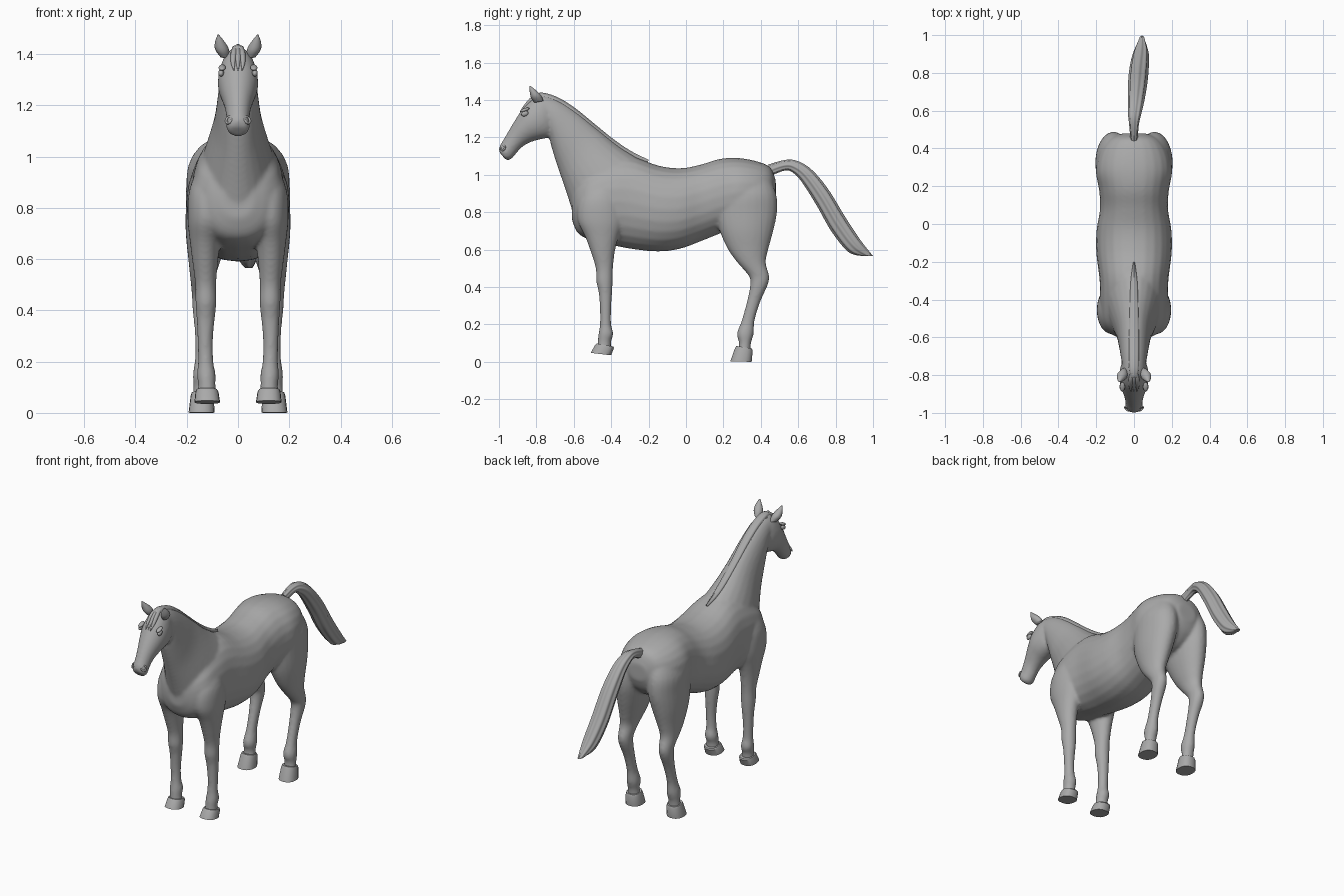
import bpy, bmesh, math, random
from mathutils import Vector

random.seed(4)
coat = bpy.data.materials.new("grey coat")
coat.diffuse_color = (0.4, 0.4, 0.4, 1)


def spline(rows, steps):
    """Smoothly interpolate rows of numbers (Catmull-Rom)."""
    out = []
    n = len(rows)
    for i in range(n - 1):
        a, b, c, d = (rows[max(0, min(n - 1, j))] for j in (i - 1, i, i + 1, i + 2))
        for k in range(steps):
            t = k / steps
            out.append([0.5 * (2 * q + (r - p) * t + (2 * p - 5 * q + 4 * r - s) * t * t
                               + (3 * q - p - 3 * r + s) * t ** 3)
                        for p, q, r, s in zip(a, b, c, d)])
    out.append(list(rows[-1]))
    return out


def loft(name, rows, steps=4, sides=24, power=1.0, groove=0.0, angle=60):
    """Skin oval rings. Row: upper y, z, lower y, z, centre x, half width."""
    bm = bmesh.new()
    rings = []
    for ty, tz, by, bz, xc, hw in spline(rows, steps):
        ring = []
        for i in range(sides):
            a = 2 * math.pi * i / sides
            g = 1 + groove * math.cos(8 * a)
            c, s = (math.copysign(abs(v) ** power, v) * g for v in (math.cos(a), math.sin(a)))
            ring.append(bm.verts.new((xc + hw * c, (ty + by) / 2 + (ty - by) / 2 * s,
                                      (tz + bz) / 2 + (tz - bz) / 2 * s)))
        rings.append(ring)
    for r0, r1 in zip(rings, rings[1:]):
        for i in range(sides):
            j = (i + 1) % sides
            bm.faces.new((r0[i], r0[j], r1[j], r1[i]))
    bm.faces.new(rings[0])
    bm.faces.new(rings[-1])
    bmesh.ops.recalc_face_normals(bm, faces=bm.faces)
    me = bpy.data.meshes.new(name)
    bm.to_mesh(me)
    bm.free()
    ob = bpy.data.objects.new(name, me)
    bpy.context.collection.objects.link(ob)
    finish(ob, angle)
    return ob


def finish(ob, angle=60):
    ob.data.materials.clear()
    ob.data.materials.append(coat)
    bpy.ops.object.select_all(action='DESELECT')
    ob.select_set(True)
    bpy.context.view_layer.objects.active = ob
    bpy.ops.object.shade_smooth_by_angle(angle=math.radians(angle))


def leg_rows(rows, side):
    """Row: front y, back y, height, centre x, half width."""
    return [(f, z, b, z, side * x, w) for f, b, z, x, w in rows]


# Torso: y, top, bottom, half width
torso = [(-.61, .90, .76, .06), (-.58, .97, .69, .125), (-.52, 1.03, .655, .17),
         (-.42, 1.08, .63, .18), (-.30, 1.10, .605, .182), (-.15, 1.05, .59, .2),
         (-.03, 1.035, .605, .198), (.08, 1.055, .645, .18), (.18, 1.085, .685, .185),
         (.28, 1.09, .72, .202), (.38, 1.072, .74, .182), (.45, 1.04, .80, .13),
         (.48, .97, .87, .06)]
parts = [loft("torso", [(y, t, y, b, 0, w) for y, t, b, w in torso], power=.9)]

# Neck, from poll down into the shoulders
parts.append(loft("neck", [
    (-.77, 1.43, -.72, 1.24, 0, .062), (-.68, 1.40, -.728, 1.19, 0, .07),
    (-.58, 1.335, -.705, 1.10, 0, .08), (-.47, 1.245, -.672, 1.0, 0, .095),
    (-.36, 1.155, -.635, .89, 0, .125), (-.25, 1.085, -.60, .78, 0, .155)]))

# Head, from poll to lips
parts.append(loft("head", [
    (-.74, 1.425, -.71, 1.25, 0, .055), (-.80, 1.425, -.72, 1.205, 0, .072),
    (-.86, 1.375, -.775, 1.19, 0, .079), (-.90, 1.315, -.83, 1.175, 0, .068),
    (-.94, 1.25, -.88, 1.145, 0, .052), (-.975, 1.19, -.915, 1.105, 0, .045),
    (-.998, 1.15, -.935, 1.083, 0, .046), (-.998, 1.12, -.96, 1.077, 0, .034)]))

front = [(-.50, -.38, .97, .10, .05), (-.57, -.34, .87, .115, .075),
         (-.58, -.33, .76, .122, .075), (-.54, -.36, .67, .128, .06),
         (-.51, -.38, .59, .128, .05), (-.483, -.39, .50, .126, .041),
         (-.48, -.392, .43, .125, .041), (-.467, -.395, .37, .126, .036),
         (-.46, -.40, .28, .128, .03), (-.46, -.40, .20, .126, .03),
         (-.468, -.388, .15, .124, .037), (-.472, -.40, .11, .122, .034),
         (-.475, -.40, .07, .121, .038)]
hind = [(.22, .44, 1.0, .09, .07), (.17, .482, .9, .105, .095), (.16, .487, .8, .11, .094),
        (.18, .467, .7, .12, .084), (.225, .44, .6, .13, .064), (.275, .427, .53, .138, .049),
        (.335, .445, .46, .14, .04), (.343, .437, .41, .14, .038), (.325, .397, .32, .138, .031),
        (.297, .367, .22, .138, .029), (.272, .362, .15, .138, .038),
        (.283, .348, .1, .14, .034), (.275, .345, .05, .14, .038)]
for side, label in ((1, "left"), (-1, "right")):
    parts.append(loft(label + "_front_leg", leg_rows(front, side)))
    parts.append(loft(label + "_hind_leg", leg_rows(hind, side)))

    # Hooves: flared, flat soled
    loft(label + "_front_hoof", [(-.478, .098, -.388, .082, side * .122, .041),
                                 (-.488, .088, -.384, .075, side * .121, .045),
                                 (-.51, .048, -.40, .035, side * .120, .05)],
         steps=1, sides=18, power=.85, angle=30)
    loft(label + "_hind_hoof", [(.268, .085, .352, .072, side * .14, .041),
                                (.26, .07, .357, .06, side * .14, .045),
                                (.236, .002, .352, 0, side * .142, .051)],
         steps=1, sides=18, power=.85, angle=30)

    # Ears: leaf shaped, leaning forward and out
    loft(label + "_ear", [(-.81, 1.385, -.762, 1.395, side * .052, .018),
                          (-.828, 1.41, -.775, 1.425, side * .062, .027),
                          (-.835, 1.44, -.80, 1.45, side * .07, .02),
                          (-.838, 1.474, -.832, 1.476, side * .077, .003)], sides=12)

    # Eyes with brow ridges
    for name, loc, scale in (("eye", (.066, -.862, 1.327), (.011, .02, .014)),
                             ("brow", (.062, -.862, 1.347), (.014, .026, .009))):
        bpy.ops.mesh.primitive_uv_sphere_add(segments=16, ring_count=10, location=(
            side * loc[0], loc[1], loc[2]))
        ob = bpy.context.object
        ob.name = label + "_" + name
        ob.scale = scale
        ob.rotation_euler = (math.radians(20), 0, 0)
        finish(ob)

    # Nostril rims
    bpy.ops.mesh.primitive_torus_add(major_segments=16, minor_segments=8, major_radius=.014,
                                     minor_radius=.005, location=(side * .036, -.978, 1.143),
                                     rotation=(.3, side * 1.1, side * -.5))
    bpy.context.object.name = label + "_nostril"
    finish(bpy.context.object)

# Blend torso, neck, head and legs into one skin
bpy.ops.object.select_all(action='DESELECT')
for ob in parts:
    ob.select_set(True)
bpy.context.view_layer.objects.active = parts[0]
bpy.ops.object.join()
body = parts[0]
body.name = "body"
remesh = body.modifiers.new("blend", 'REMESH')
remesh.mode = 'VOXEL'
remesh.voxel_size = .009
remesh.use_smooth_shade = True
soften = body.modifiers.new("soften", 'SMOOTH')
soften.factor = .5
soften.iterations = 7

# Mane ridge and strands following the crest
crest = [(-.81, 1.428), (-.76, 1.432), (-.68, 1.405), (-.59, 1.348), (-.48, 1.258),
         (-.38, 1.178), (-.29, 1.118), (-.20, 1.074)]
loft("mane", [(y, z + .005, y - .025, z - .05, 0, w) for (y, z), w in
              zip(crest, (.02, .028, .03, .03, .028, .025, .02, .006))], groove=.05, sides=32)
line = spline(crest, 8)
for i in range(22):
    side = 1 if i % 2 else -1
    start = random.randint(4, 38)
    drop = random.uniform(.012, .05)
    rows = []
    for k, w in enumerate((.002, .007, .008, .006, .001)):
        y, z = line[start + 4 * k]
        low = drop + .006 * k
        rows.append((y - low * .45, z - low + w, y - low * .45 - w, z - low - w,
                     side * (.02 + .45 * drop), w))
    loft("mane_strand", rows, steps=2, sides=8)

# Forelock between the ears
for x in (-.016, 0, .016):
    loft("forelock", [(-.79, 1.435, -.79, 1.41, x * .6, .012), (-.83, 1.415, -.82, 1.39, x, .013),
                      (-.865, 1.375, -.855, 1.36, x * 1.2, .009),
                      (-.888, 1.338, -.884, 1.335, x, .002)], sides=10)

# Tail, arched and swept back with grooved hair
loft("tail", [(.44, 1.052, .46, 1.0, 0, .018), (.52, 1.076, .53, 1.025, 0, .024),
              (.585, 1.075, .57, 1.015, .003, .032), (.665, 1.03, .62, .965, .01, .04),
              (.755, .925, .70, .84, .018, .047), (.85, .77, .78, .70, .026, .048),
              (.93, .65, .87, .59, .036, .04), (.998, .566, .95, .565, .042, .014)],
     steps=6, sides=48, groove=.07)
